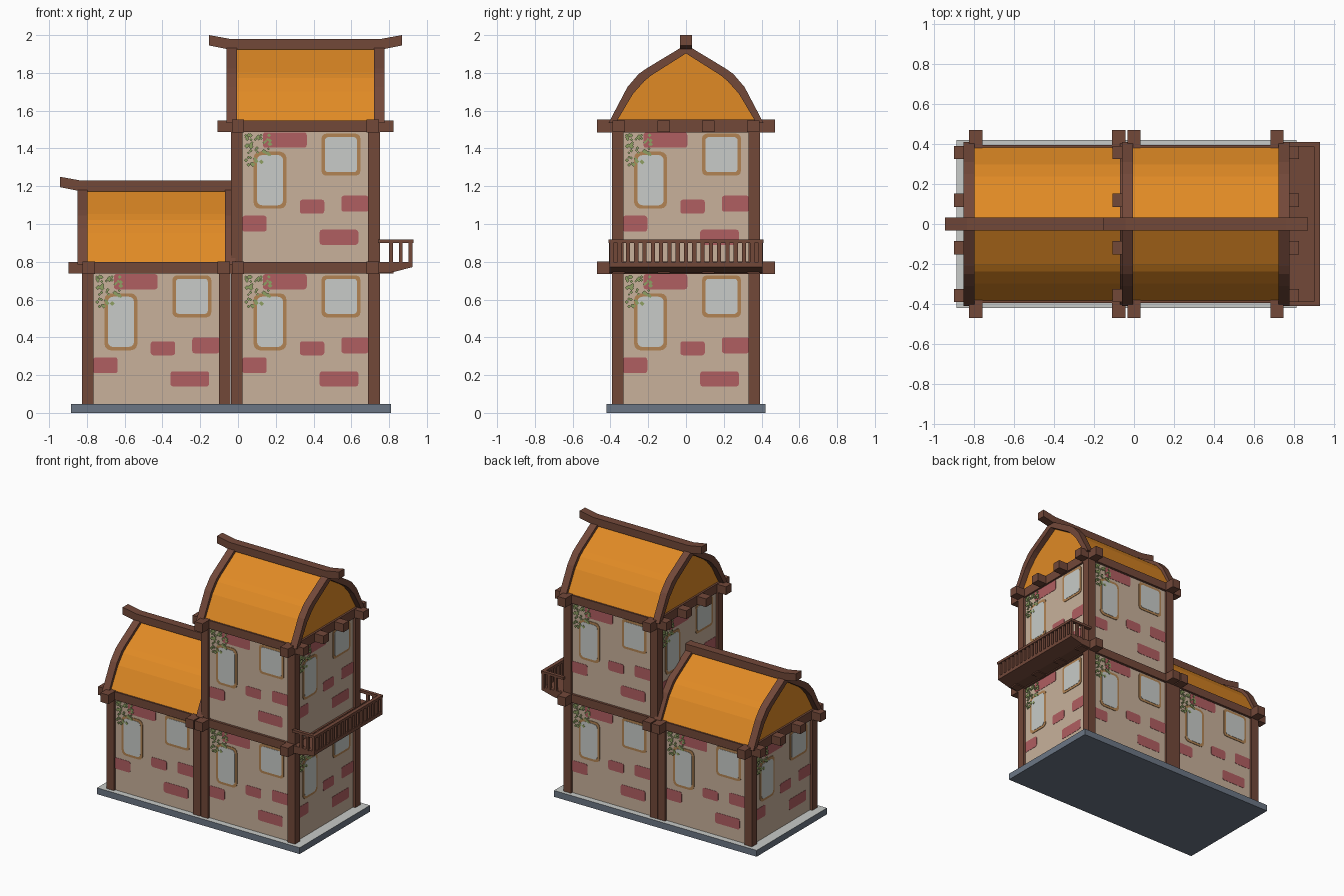
import bpy, bmesh, math, random
from mathutils import Matrix, Vector

if "Cube" in bpy.data.objects:
    bpy.data.objects.remove(bpy.data.objects["Cube"])

random.seed(4)


def material(name, r, g, b):
    m = bpy.data.materials.new(name)
    lin = [(c / 255 / 12.92) if c < 11 else ((c / 255 + 0.055) / 1.055) ** 2.4 for c in (r, g, b)]
    m.diffuse_color = (*lin, 1)
    m.use_nodes = True
    m.node_tree.nodes["Principled BSDF"].inputs["Base Color"].default_value = m.diffuse_color
    return m


WOOD = material("brown wood", 114, 72, 57)
PLASTER = material("tan plaster", 200, 177, 155)
BRICK = material("red brick", 176, 94, 97)
ROOF = material("orange roof", 224, 138, 37)
GREY = material("pale grey", 200, 203, 200)
FRAME = material("light brown frame", 178, 132, 84)
IVY = material("green ivy", 143, 160, 100)
SLATE = material("blue slate", 107, 118, 133)


def finish(name, bm, *mats):
    bmesh.ops.recalc_face_normals(bm, faces=bm.faces)
    me = bpy.data.meshes.new(name)
    bm.to_mesh(me)
    bm.free()
    for m in mats:
        me.materials.append(m)
    ob = bpy.data.objects.new(name, me)
    bpy.context.collection.objects.link(ob)
    return ob


def box(bm, x0, x1, y0, y1, z0, z1):
    mid = Vector(((x0 + x1) / 2, (y0 + y1) / 2, (z0 + z1) / 2))
    size = Matrix.Diagonal((x1 - x0, y1 - y0, z1 - z0, 1))
    bmesh.ops.create_cube(bm, size=1, matrix=Matrix.Translation(mid) @ size)


def prism(bm, bottom, top):
    """Solid between two matching outlines."""
    a = [bm.verts.new(p) for p in bottom]
    b = [bm.verts.new(p) for p in top]
    bm.faces.new(a)
    bm.faces.new(b[::-1])
    for i in range(len(a)):
        j = (i + 1) % len(a)
        bm.faces.new((a[i], a[j], b[j], b[i]))


def rounded(u0, u1, v0, v1, r):
    pts = []
    for k, (cu, cv) in enumerate(((u1 - r, v1 - r), (u0 + r, v1 - r), (u0 + r, v0 + r), (u1 - r, v0 + r))):
        for s in range(4):
            a = math.radians(90 * k + 30 * s)
            pts.append((cu + r * math.cos(a), cv + r * math.sin(a)))
    return pts


WALL = 0.375


def plate(bm, M, pts, thick):
    """Thin plate on a wall; u runs right and v up as seen from outside."""
    prism(bm, [M @ Vector((u, -WALL + 0.001, v)) for u, v in pts],
          [M @ Vector((u, -WALL - thick, v)) for u, v in pts])


# Base slab with pale top
bm = bmesh.new()
box(bm, -0.885, 0.81, -0.42, 0.42, 0, 0.048)
bmesh.ops.recalc_face_normals(bm, faces=bm.faces)
for f in bm.faces:
    f.material_index = int(f.normal.z > 0.5)
finish("base_slab", bm, SLATE, GREY)

LEFT, TOWER = -0.4325, 0.357
BRICKS = [(-0.225, 0.007, 0.654, 0.735), (-0.03, 0.10, 0.305, 0.379), (0.19, 0.335, 0.315, 0.40),
          (-0.335, -0.205, 0.21, 0.294), (0.075, 0.28, 0.14, 0.22)]
WINDOWS = [(-0.275, -0.10, 0.331, 0.633, 0.035), (0.085, 0.291, 0.506, 0.728, 0.025)]
# Ivy leaves hang in a clump that thins downwards
LEAVES = []
for i in range(48):
    v = 0.735 - 0.16 * random.random() ** 1.3
    width = 0.14 if v > 0.62 else 0.11
    LEAVES.append((-0.335 + 0.012 + width * random.random(), v - 0.012, random.uniform(0.007, 0.013)))

bricks, frames, panes, ivy = (bmesh.new() for _ in range(4))


def storey(name, cx, dz, sides):
    bm = bmesh.new()
    box(bm, cx - WALL, cx + WALL, -WALL, WALL, dz + 0.045, dz + 0.77)
    finish(name + "_walls", bm, PLASTER)
    # Wall details
    for k in sides:
        M = Matrix.Translation((cx, 0, dz)) @ Matrix.Rotation(math.pi / 2 * k, 4, 'Z')
        for u0, u1, v0, v1 in BRICKS:
            plate(bricks, M, rounded(u0, u1, v0, v1, 0.014), 0.002)
        for u0, u1, v0, v1, r in WINDOWS:
            t = 0.018
            plate(frames, M, rounded(u0, u1, v0, v1, r), 0.004)
            plate(panes, M, rounded(u0 + t, u1 - t, v0 + t, v1 - t, r - 0.008), 0.006)
        for u, v, s in LEAVES:
            plate(ivy, M, [(u - s, v), (u, v - s), (u + s, v), (u, v + s)], 0.008)
    # Corner posts
    bm = bmesh.new()
    for sx in (-1, 1):
        for sy in (-1, 1):
            x, y = cx + sx * 0.363, sy * 0.361
            box(bm, x - 0.031, x + 0.031, y - 0.031, y + 0.031, dz + 0.045, dz + 0.74)
    finish(name + "_posts", bm, WOOD)
    # Floor beams with projecting ends
    bm = bmesh.new()
    for y in (-0.357, -0.118, 0.118, 0.357):
        box(bm, cx - 0.465, cx + 0.465, y - 0.033, y + 0.033, dz + 0.737, dz + 0.799)
    for x in (-0.357, 0.357):
        box(bm, cx + x - 0.033, cx + x + 0.033, -0.47, 0.47, dz + 0.734, dz + 0.802)
    for y in (-0.373, 0.373):
        box(bm, cx - 0.393, cx + 0.393, y - 0.02, y + 0.02, dz + 0.737, dz + 0.799)
    finish(name + "_beams", bm, WOOD)


storey("left_ground", LEFT, 0, (0, 2, 3))
storey("tower_ground", TOWER, 0, (0, 1, 2))
storey("tower_upper", TOWER, 0.75, (0, 1, 2, 3))
finish("wall_bricks", bricks, BRICK)
finish("window_frames", frames, FRAME)
finish("window_panes", panes, GREY)
finish("ivy_leaves", ivy, IVY)

# Roof half profiles: y, height above the beam top
SKIN = [(0.392, -0.02), (0.297, 0.152), (0.238, 0.222), (0.20, 0.252), (0, 0.376)]
OUTER = [(0.41, -0.015), (0.31, 0.175), (0.25, 0.245), (0.21, 0.273), (0, 0.40)]
INNER = [(0.372, -0.015), (0.28, 0.14), (0.22, 0.207), (0.185, 0.236), (0, 0.353)]


def mirrored(half):
    return half + [(-y, z) for y, z in half[-2::-1]]


def roof(name, cx, zt):
    def extrude(bm, pts, x0, x1):
        prism(bm, [(cx + x0, y, zt + z) for y, z in pts], [(cx + x1, y, zt + z) for y, z in pts])
    bm = bmesh.new()
    extrude(bm, mirrored(SKIN), -0.375, 0.375)
    finish(name + "_roof", bm, ROOF)
    # Curved gable arches
    bm = bmesh.new()
    arch = mirrored(OUTER) + mirrored(INNER)[::-1]
    extrude(bm, arch, -0.418, -0.363)
    extrude(bm, arch, 0.363, 0.418)
    finish(name + "_roof_arches", bm, WOOD)
    # Ridge beam with upturned ends
    low = [(-0.51, 0.395), (-0.40, 0.373), (0.40, 0.373), (0.51, 0.395)]
    high = [(0.51, 0.45), (0.40, 0.43), (-0.40, 0.43), (-0.51, 0.45)]
    bm = bmesh.new()
    prism(bm, *[[(cx + x, y, zt + z) for x, z in low + high] for y in (-0.032, 0.032)])
    finish(name + "_ridge", bm, WOOD)


roof("left", LEFT, 0.80)
roof("tower", TOWER, 1.55)

# Balcony deck with sloping underside
bm = bmesh.new()
deck = [(0.73, 0.74), (0.82, 0.745), (0.925, 0.772), (0.925, 0.798), (0.73, 0.798)]
prism(bm, *[[(x, y, z) for x, z in deck] for y in (-0.405, 0.405)])
finish("balcony_deck", bm, WOOD)

# Balcony rails and balusters
bm = bmesh.new()
box(bm, 0.90, 0.928, -0.41, 0.41, 0.899, 0.918)
for s in (-1, 1):
    y = s * 0.397
    box(bm, 0.74, 0.91, y - 0.013, y + 0.013, 0.899, 0.918)
    for x in (0.81, 0.862):
        box(bm, x - 0.01, x + 0.01, y - 0.01, y + 0.01, 0.79, 0.902)
finish("balcony_rails", bm, WOOD)
bm = bmesh.new()
for i in range(19):
    y = -0.395 + 0.79 * i / 18
    box(bm, 0.902, 0.923, y - 0.011, y + 0.011, 0.79, 0.902)
finish("balcony_balusters", bm, WOOD)
